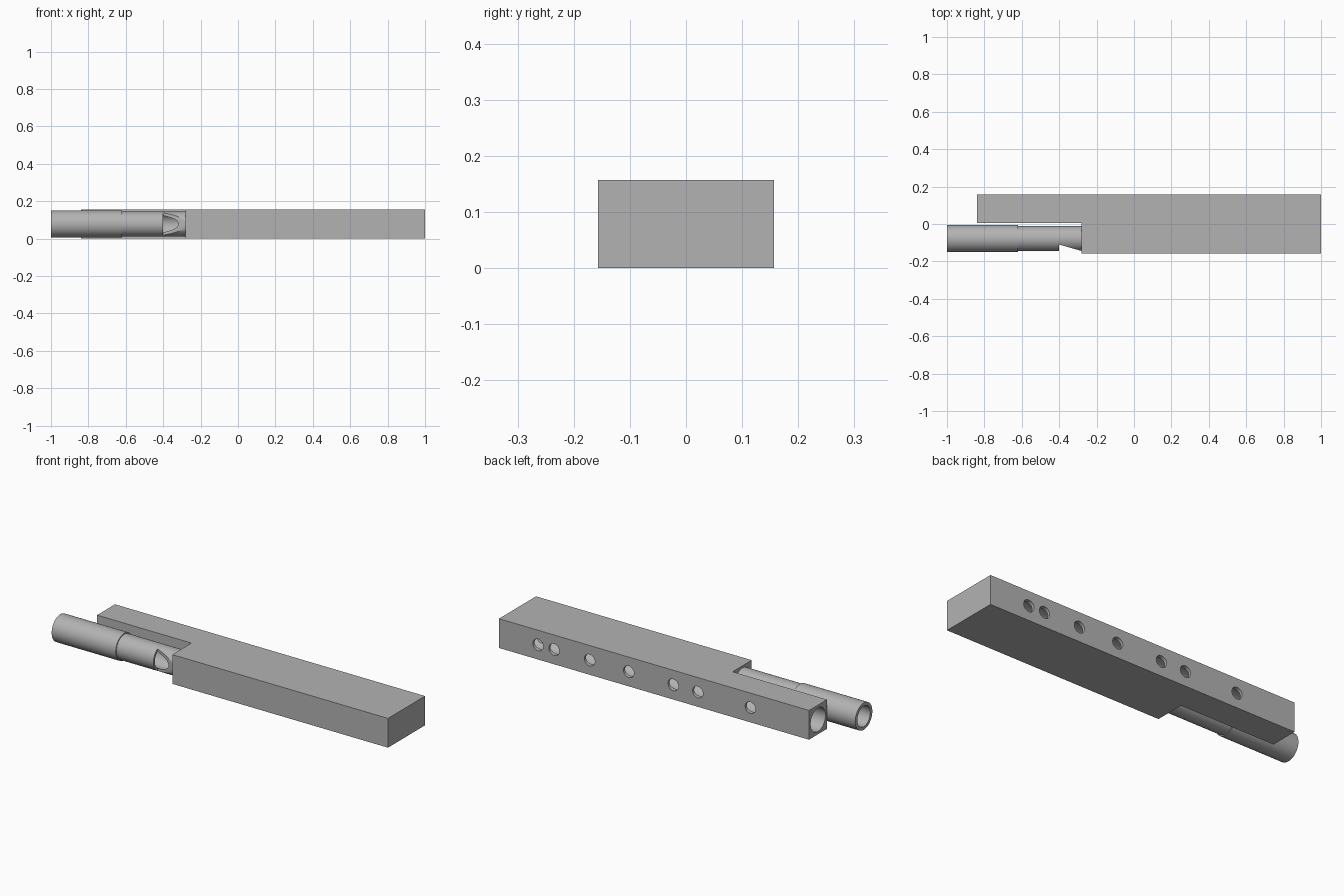
import bpy, bmesh, math
from mathutils import Matrix, Vector

cube = bpy.data.objects.get("Cube")
if cube:
    bpy.data.objects.remove(cube, do_unlink=True)

grey = bpy.data.materials.new("plain grey")
grey.use_nodes = True
COLOUR = (0.45, 0.45, 0.45, 1)
grey.diffuse_color = COLOUR
grey.node_tree.nodes["Principled BSDF"].inputs["Base Color"].default_value = COLOUR

MID = 0.0785          # half the height of the body, and the offset of both bores
SHOULDER = -0.28      # where the blowing tube meets the body


def make(name, bm):
    bmesh.ops.recalc_face_normals(bm, faces=bm.faces)
    mesh = bpy.data.meshes.new(name)
    bm.to_mesh(mesh)
    bm.free()
    mesh.materials.append(grey)
    obj = bpy.data.objects.new(name, mesh)
    bpy.context.collection.objects.link(obj)
    return obj


def prism(name, outline, low, high):
    bm = bmesh.new()
    face = bm.faces.new([bm.verts.new((x, y, low)) for x, y in outline])
    top = bmesh.ops.extrude_face_region(bm, geom=[face])
    verts = [v for v in top["geom"] if isinstance(v, bmesh.types.BMVert)]
    bmesh.ops.translate(bm, verts=verts, vec=(0, 0, high - low))
    return make(name, bm)


def rod(name, start, end, radius, sides=64):
    start, end = Vector(start), Vector(end)
    axis = end - start
    turn = axis.to_track_quat('Z', 'Y').to_matrix().to_4x4()
    bm = bmesh.new()
    bmesh.ops.create_cone(bm, cap_ends=True, segments=sides, radius1=radius,
                          radius2=radius, depth=axis.length,
                          matrix=Matrix.Translation((start + end) / 2) @ turn)
    return make(name, bm)


def carve(obj, cutters):
    for cutter in cutters:
        mod = obj.modifiers.new("cut", 'BOOLEAN')
        mod.operation, mod.solver, mod.object = 'DIFFERENCE', 'EXACT', cutter
    graph = bpy.context.evaluated_depsgraph_get()
    mesh = bpy.data.meshes.new_from_object(obj.evaluated_get(graph))
    obj.modifiers.clear()
    obj.data = mesh
    for cutter in cutters:
        bpy.data.objects.remove(cutter, do_unlink=True)


def smooth(obj):
    bpy.ops.object.select_all(action='DESELECT')
    obj.select_set(True)
    bpy.context.view_layer.objects.active = obj
    bpy.ops.object.shade_smooth_by_angle(angle=math.radians(30))


# Stepped block with a long bore, a return bore and a cross passage
W = 0.157
body = prism("body", [(1, -W), (1, W), (-0.84, W), (-0.84, 0.005),
                      (SHOULDER, 0.005), (SHOULDER, -W)], 0, W)
cutters = [
    rod("long_bore", (-0.9, MID + 0.002, MID), (0.9, MID + 0.002, MID), 0.063),
    rod("return_bore", (SHOULDER - 0.1, -MID, MID), (0.89, -MID, MID), 0.055),
    rod("cross_passage", (0.83, -MID, MID), (0.83, MID, MID), 0.05),
]
# Finger holes along the back
for x in (0.768, 0.673, 0.462, 0.23, -0.034, -0.18, -0.492):
    cutters.append(rod("finger_hole", (x, MID, MID), (x, 0.2, MID), 0.031, 32))
carve(body, cutters)
smooth(body)

# Blowing tube: a hollow lathe profile of (x, radius)
profile = [(-1, 0.055), (-1, 0.0725), (-0.62, 0.0725), (-0.62, 0.067),
           (SHOULDER, 0.067), (SHOULDER, 0.055)]
bm = bmesh.new()
verts = [bm.verts.new((x, -MID, MID + r)) for x, r in profile]
edges = [bm.edges.new((a, b)) for a, b in zip(verts, verts[1:] + verts[:1])]
bmesh.ops.spin(bm, geom=verts + edges, cent=(0, -MID, MID), axis=(1, 0, 0),
               angle=math.tau, steps=64, use_duplicate=False)
bmesh.ops.remove_doubles(bm, verts=bm.verts, dist=0.0001)
tube = make("blowing_tube", bm)

# Sound window with a sloping lip
window = prism("window_cutter", [(-0.4, -0.11), (-0.4, -0.2),
                                 (-0.27, -0.2), (-0.27, -0.147)], -0.05, 0.2)
carve(tube, [window])
smooth(tube)
